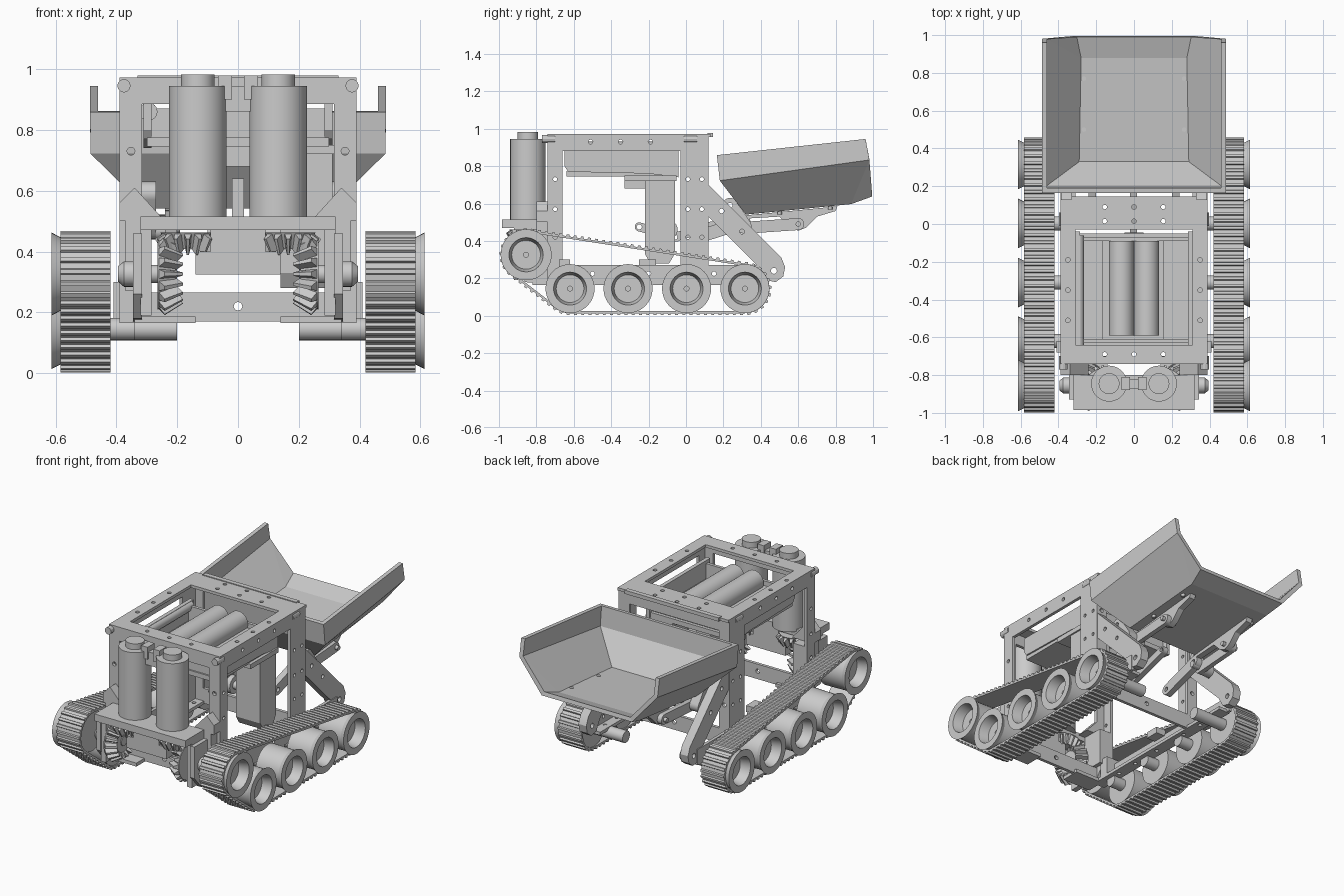
import bpy, bmesh, math
from mathutils import Matrix, Vector
from mathutils.geometry import convex_hull_2d

if "Cube" in bpy.data.objects:
    bpy.data.objects.remove(bpy.data.objects["Cube"])

# (u, v, w) -> world axes; w is the extrusion / spin axis
AX = {'x': Matrix(((0, 0, 1), (1, 0, 0), (0, 1, 0))),
      'y': Matrix(((1, 0, 0), (0, 0, -1), (0, 1, 0))),
      'z': Matrix.Identity(3)}


def add(name, bm, mirror=False):
    bmesh.ops.remove_doubles(bm, verts=bm.verts, dist=1e-5)
    bmesh.ops.recalc_face_normals(bm, faces=bm.faces)
    me = bpy.data.meshes.new(name)
    bm.to_mesh(me)
    bm.free()
    ob = bpy.data.objects.new(name, me)
    bpy.context.collection.objects.link(ob)
    if mirror:
        ob.modifiers.new("mirror", 'MIRROR').use_mirror_merge = False
    return ob


def box(name, x, y, z, mirror=False):
    bm = bmesh.new()
    bmesh.ops.create_cube(bm, size=1)
    for v in bm.verts:
        v.co = Vector([a + (b - a) * (c + .5) for (a, b), c in zip((x, y, z), v.co)])
    return add(name, bm, mirror)


def circle(u, v, r, n=12):
    return [(u + r * math.cos(2 * math.pi * i / n), v + r * math.sin(2 * math.pi * i / n)) for i in range(n)]


def rect(u0, u1, v0, v1):
    return [(u0, v0), (u1, v0), (u1, v1), (u0, v1)]


def plate(name, axis, w, outline, holes=(), mirror=False):
    """Outline with holes, extruded between the two world positions w."""
    cu = bpy.data.curves.new(name, 'CURVE')
    cu.dimensions, cu.fill_mode, cu.extrude = '2D', 'BOTH', abs(w[1] - w[0]) / 2
    for pts in [outline] + [circle(*h) if isinstance(h, tuple) else h for h in holes]:
        s = cu.splines.new('POLY')
        s.points.add(len(pts) - 1)
        for p, (a, b) in zip(s.points, pts):
            p.co = (a, b, 0, 1)
        s.use_cyclic_u = True
    tmp = bpy.data.objects.new(name, cu)
    bpy.context.collection.objects.link(tmp)
    bpy.context.view_layer.update()
    me = bpy.data.meshes.new_from_object(tmp)
    bm = bmesh.new()
    bm.from_mesh(me)
    bpy.data.objects.remove(tmp)
    bpy.data.meshes.remove(me)
    shift = Vector([(w[0] + w[1]) / 2 if axis == a else 0 for a in 'xyz'])
    bm.transform(Matrix.Translation(shift) @ AX[axis].to_4x4())
    return add(name, bm, mirror)


def lathe(name, axis, centre, prof, n=36, mirror=False):
    """Spin (radius, position) profile around an axis through centre (u, v)."""
    bm = bmesh.new()
    sg = -1 if axis == 'y' else 1
    rings = [[bm.verts.new(AX[axis] @ Vector((u, v, h * sg))) for u, v in circle(*centre, max(r, 1e-6), n)]
             for r, h in prof]
    for a, b in zip(rings, rings[1:]):
        for i in range(n):
            j = (i + 1) % n
            bm.faces.new((a[i], a[j], b[j], b[i]))
    return add(name, bm, mirror)


def rod(name, axis, centre, r, a, b, n=24, mirror=False):
    return lathe(name, axis, centre, [(0, a), (r, a), (r, b), (0, b)], n, mirror)


def bevel_gear(name, axis, centre, big, small, n=18):
    """Cone body plus tapered teeth; big / small are (radius, position)."""
    (R, H), (r, h) = big, small
    lathe(name, axis, centre, [(0, H), (R, H), (r, h), (0, h)], 36, True)
    bm = bmesh.new()
    for i in range(n):
        rot = Matrix.Rotation(2 * math.pi * i / n, 3, 'Z')
        vs = []
        for q, k in ((R, H), (r, h)):
            wd = q * .15
            for rr, dw, dk in ((q - .01, wd, 0), (q - .01, -wd, 0), (q + .018, -wd * .4, (h - H) * .4),
                               (q + .018, wd * .4, (h - H) * .4)):
                p = rot @ Vector((rr, dw, k + dk))
                vs.append(bm.verts.new(AX[axis] @ (p + Vector((*centre, 0)))))
        for f in ((0, 1, 2, 3), (4, 5, 6, 7), (0, 1, 5, 4), (1, 2, 6, 5), (2, 3, 7, 6), (3, 0, 4, 7)):
            bm.faces.new([vs[k] for k in f])
    add(name + "_teeth", bm, True)


def bar(name, a, b, r, w, mirror=True):
    """Round-ended link in the side plane with a hole at each end."""
    pts = [Vector(p) for c in (a, b) for p in circle(*c, r, 24)]
    plate(name, 'x', w, [tuple(pts[i]) for i in convex_hull_2d(pts)], [(*a, .014), (*b, .014)], mirror)


# tracks: hull around the wheels, resampled into cleats
WHEELS = [(-.62, .145), (-.31, .145), (.003, .145), (.315, .145)]
DRIVE = (-.855, .326)


def hull(r):
    pts = [Vector(p) for c in (WHEELS[0], WHEELS[3], DRIVE) for p in circle(*c, r, 48)]
    return [pts[i] for i in convex_hull_2d(pts)]


loop = hull(.132)
area = sum(a.cross(b) for a, b in zip(loop, loop[1:] + loop[:1]))
segs = [(a, b, (b - a).length) for a, b in zip(loop, loop[1:] + loop[:1])]
total = sum(s[2] for s in segs)
N = 84


def at(d, off):
    d %= total
    for a, b, l in segs:
        if d <= l:
            t = (b - a).normalized()
            return tuple(a + t * d + Vector((t.y, -t.x)) * off * (1 if area > 0 else -1))
        d -= l
    return tuple(loop[0])


outer = [at((i + f) * total / N, o) for i in range(N) for f, o in ((0, 0), (.5, 0), (.58, .01), (.92, .01))]
plate("track_belt", 'x', (.42, .583), outer, [[tuple(p) for p in hull(.12)]], True)

# wheels and axles
RIM = [(0, .425), (.119, .425), (.116, .583), (.131, .613), (.088, .613),
       (.074, .55), (.013, .55), (.013, .53), (0, .53)]
for i, c in enumerate(WHEELS):
    lathe(f"road_wheel_{i}", 'x', c, RIM, 40, True)
    rod(f"wheel_axle_{i}", 'x', c, .037, .2 if i == 3 else .34, .43, mirror=True)
lathe("drive_wheel", 'x', DRIVE, [(r * 1.04, h) for r, h in RIM], 40, True)
lathe("drive_axle", 'x', DRIVE, [(0, .2), (.03, .2), (.03, .345), (.042, .345), (.042, .375), (.025, .395), (0, .395)], 24, True)

# upper cage: side, front, rear and top plates
side_holes = [(y, .93, .012) for y in (-.51, -.35, -.19)] + [(-.7, z, .011) for z in (.73, .57, .42)] + \
             [(y, z, .011) for y in (.01, .085) for z in (.73, .57, .42)]
plate("cage_side", 'x', (.37, .39),
      [(-.74, .2), (-.66, .2), (-.66, .88), (-.03, .88), (-.03, .2), (.12, .2), (.12, .97), (-.74, .97)],
      side_holes, True)
post_holes = [(s * .352, z, .013) for s in (-1, 1) for z in (.73, .57, .42)]
for nm, y in (("cage_front", (-.74, -.72)), ("cage_rear", (.1, .12))):
    plate(nm, 'y', y, rect(-.388, .388, .17, .972), [rect(-.315, .315, .265, .885), (0, .22, .014)] + post_holes)
plate("cage_top", 'z', (.955, .973), rect(-.39, .39, -.74, .13), [rect(-.31, .31, -.64, -.03)] +
      [(x, y, .012) for x in (-.155, 0, .155) for y in (-.69, .015, .09)] +
      [(s * .35, y, .012) for s in (-1, 1) for y in (-.51, -.35, -.19)])
box("top_rear_lip", (-.33, .33), (.115, .145), (.955, .978))
for y in (-.73, .03):
    rod("corner_bolt", 'y', (.375, .945), .022, y - .04, y + .03, 12, True)

# lower rails
plate("rail_side", 'x', (.37, .39), rect(-.74, .44, .17, .27),
      [(y, .225, .012) for y in (-.5, -.2, .15, .3)], True)
plate("rail_bottom", 'z', (.165, .185), rect(.31, .39, -.74, .42),
      [(.345, y, .012) for y in (-.55, -.4, -.2, .05, .2, .32)], True)
box("rail_block", (.31, .41), (-.68, -.62), (.18, .3), True)
box("rail_block_middle", (.31, .38), (-.25, -.16), (.26, .3), True)

# front gearbox: bridge over the gears, legs and feet
half = [(.32, .515), (.32, .19), (.285, .19), (.285, .47), (.09, .47), (.09, .4), (.14, .4), (.14, .325)]
bridge = half + [(-x, z) for x, z in reversed(half)]
plate("gearbox_bridge", 'y', (-.92, -.8), bridge)
box("gearbox_top", (-.32, .32), (-.985, -.8), (.47, .515))
plate("gearbox_leg", 'x', (.315, .345), [(-.93, .26), (-.86, .18), (-.74, .17), (-.68, .25), (-.68, .46), (-.93, .46)], [(*DRIVE, .028)], True)
box("gearbox_foot", (.14, .34), (-.82, -.7), (.165, .187), True)
plate("gearbox_gusset", 'y', (-.8, -.72), [(.24, .5), (.39, .5), (.39, .56), (.34, .61)], [], True)
box("gearbox_bracket", (.29, .37), (-.8, -.66), (.27, .5), True)
bevel_gear("axle_gear", 'x', DRIVE, (.118, .265), (.08, .205))
bevel_gear("motor_gear", 'z', (.165, -.855), (.09, .462), (.06, .41), 16)

# motors
lathe("drive_motor", 'z', (.132, -.845), [(0, .5), (.095, .5), (.095, .945), (.055, .945), (.055, .982), (0, .982)], 36, True)
box("motor_terminal", (.02, .065), (-.88, -.81), (.9, .978), True)
box("motor_clip", (-.05, .05), (-.87, -.82), (.86, .945))

# battery tray with two cells
plate("tray_side", 'x', (.285, .31),
      [(-.65, .89), (-.04, .89), (-.04, .74), (-.2, .76), (-.63, .77), (-.65, .8)], [], True)
rod("tray_side_tube", 'y', (-.295, .86), .03, -.64, -.06)
box("tray_floor", (-.3, .3), (-.64, -.05), (.745, .775))
box("cell_holder", (-.17, .16), (-.62, -.08), (.775, .84))
for y in (-.63, -.09):
    box("cell_end_plate", (-.3, .3), (y, y + .02), (.77, .87))
rod("battery_cell", 'y', (.067, .865), .066, -.59, -.09, 32, True)
box("tray_block", (-.12, .12), (-.33, -.21), (.68, .75))

# lift servo and its linkage
plate("lift_servo", 'x', (.14, .31), [(-.22, .33), (-.19, .28), (-.09, .28), (-.06, .33), (-.06, .75), (-.22, .75)])
box("servo_flange", (.13, .32), (-.33, -.05), (.72, .75))
rod("lift_shaft", 'x', (-.1, .46), .025, -.1, .2)
rod("lift_hub", 'x', (-.1, .46), .055, -.05, .05)
bar("lift_lever", (-.25, .475), (-.05, .42), .024, (-.02, .015), False)
bar("lift_push_rod", (-.06, .42), (.27, .52), .024, (-.02, .015), False)
box("lift_post", (-.02, .02), (-.13, -.07), (.46, .64))

# rear diagonal braces and bucket arms
plate("rear_brace", 'x', (.33, .385), [(.11, .71), (.51, .31), (.53, .26), (.52, .21), (.48, .18), (.43, .19), (.39, .26), (.11, .54)],
      [(.19, .56, .013), (.3, .45, .013), (.47, .24, .016)], True)
bar("bucket_arm", (.235, .59), (.31, .48), .04, (.27, .33))
bar("bucket_arm_lower", (.06, .42), (.31, .5), .035, (.2, .24))
bar("bucket_link", (.31, .47), (.6, .49), .032, (.24, .27))
rod("arm_pivot", 'x', (.31, .48), .02, .19, .34, 16, True)
plate("bucket_bracket", 'x', (.2, .24),
      [(.3, .535), (.81, .585), (.8, .56), (.7, .53), (.64, .47), (.6, .455), (.56, .47), (.5, .53), (.33, .52)],
      [(.6, .49, .015)], True)
rod("bucket_pivot", 'x', (.6, .49), .014, .18, .29, 16, True)

# smooth round parts, keep edges sharp
for o in bpy.context.scene.objects:
    o.select_set(True)
    bpy.context.view_layer.objects.active = o
bpy.ops.object.shade_smooth_by_angle(angle=math.radians(25))

# dump bucket: flat folded sheet, open at the rear
SHEET = [(.473, .178, .86), (.473, .192, .73), (.295, .325, .555), (.285, .88, .61), (.31, .993, .65), (.473, .98, .838), (.473, .96, .945)]
bm = bmesh.new()
R = [bm.verts.new(p) for p in SHEET]
L = [bm.verts.new((-x, y, z)) for x, y, z in SHEET]
for S in (R, L):
    for f in ((0, 1, 5, 6), (1, 2, 3, 5), (3, 4, 5)):
        bm.faces.new([S[k] for k in f])
for a in range(4):
    bm.faces.new((R[a], L[a], L[a + 1], R[a + 1]))
sol = add("dump_bucket", bm).modifiers.new("sheet", 'SOLIDIFY')
sol.thickness, sol.offset, sol.use_even_offset = .026, 0, True
for y, z in ((.5, .572), (.77, .599)):
    rod("bucket_bolt", 'z', (.265, y), .012, z - .03, z + .018, 12, True)
